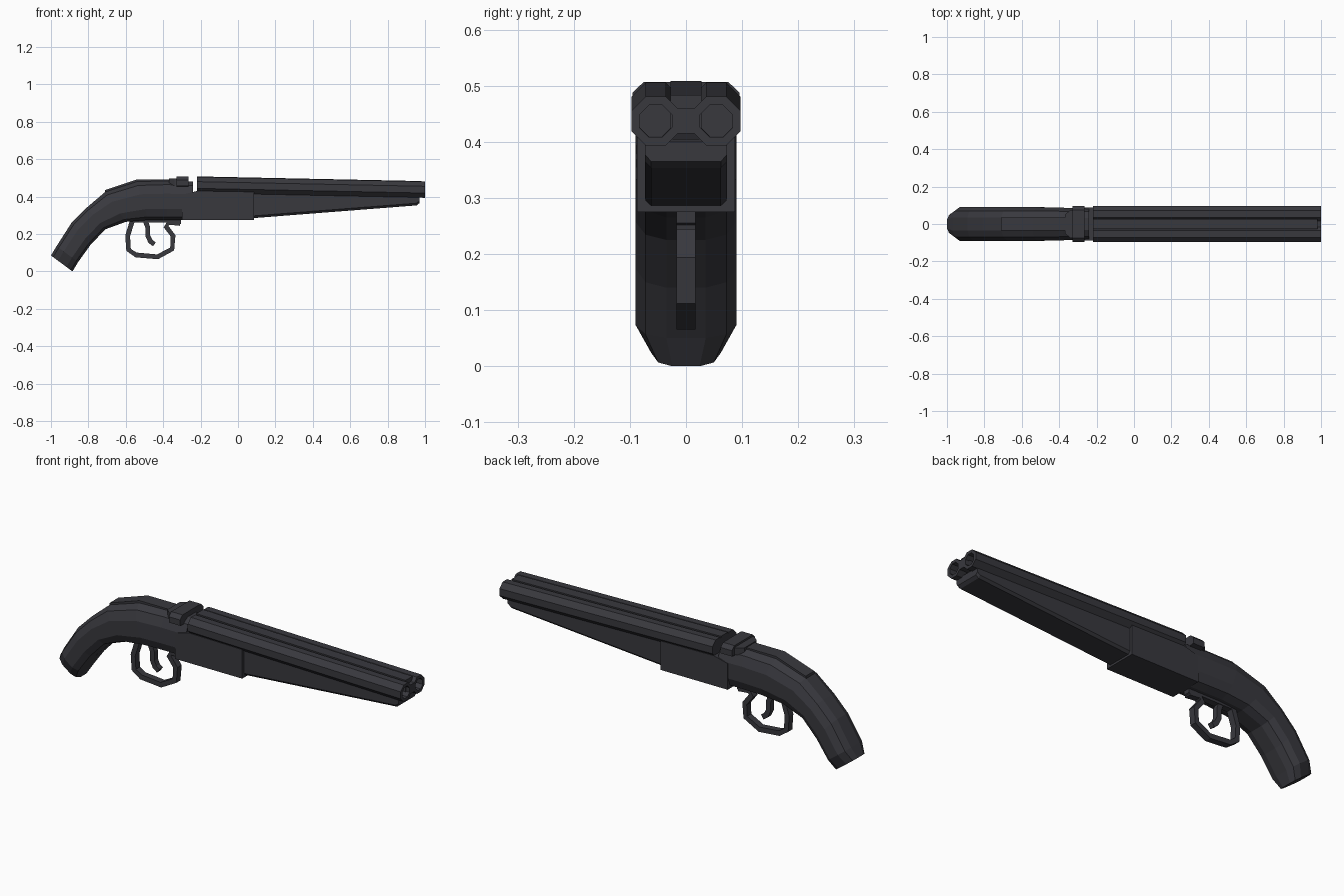
import bpy, bmesh, math
from mathutils import Vector

if "Cube" in bpy.data.objects:
    bpy.data.objects.remove(bpy.data.objects["Cube"], do_unlink=True)

steel = bpy.data.materials.new("dark gunmetal")
steel.use_nodes = True
steel.diffuse_color = (0.040, 0.040, 0.048, 1)
steel.node_tree.nodes["Principled BSDF"].inputs["Base Color"].default_value = steel.diffuse_color


def loft(name, rings):
    """Skin a list of equal-sized point rings and cap both ends."""
    bm = bmesh.new()
    loops = [[bm.verts.new(p) for p in ring] for ring in rings]
    n = len(loops[0])
    for a, b in zip(loops, loops[1:]):
        for i in range(n):
            j = (i + 1) % n
            bm.faces.new((a[i], a[j], b[j], b[i]))
    bm.faces.new(loops[0])
    bm.faces.new(loops[-1])
    bmesh.ops.recalc_face_normals(bm, faces=bm.faces)
    mesh = bpy.data.meshes.new(name)
    bm.to_mesh(mesh)
    bm.free()
    mesh.materials.append(steel)
    obj = bpy.data.objects.new(name, mesh)
    bpy.context.collection.objects.link(obj)
    return obj


def mirrored(half):
    """Close a half profile of (y, z) points across y = 0."""
    return half + [(-y, z) for y, z in reversed(half)]


def section(x, half):
    return [(x, y, z) for y, z in mirrored(half)]


def side_prism(name, outline, w):
    """Extrude an (x, z) outline across the width."""
    return loft(name, [[(x, y, z) for x, z in outline] for y in (-w, w)])


def strip(name, path, thick, w):
    """Sweep a flat bar along an (x, z) path."""
    pts = [Vector(p) for p in path]
    rings = []
    for i, p in enumerate(pts):
        t = (pts[min(i + 1, len(pts) - 1)] - pts[max(i - 1, 0)]).normalized()
        o = Vector((-t.y, t.x)) * thick / 2
        a, b = p + o, p - o
        rings.append([(a.x, -w, a.y), (a.x, w, a.y), (b.x, w, b.y), (b.x, -w, b.y)])
    return loft(name, rings)


# Curved stock: octagonal sections between a top point and a bottom point
def stock_ring(top, bottom, w):
    top, bottom = Vector(top), Vector(bottom)
    shape = [(0.39, 0), (0.78, 0.1), (1, 0.33), (1, 0.72), (0.8, 0.92), (0.39, 1)]
    ring = []
    for y, t in mirrored(shape):
        p = top.lerp(bottom, t)
        ring.append((p.x, y * w, p.y))
    return ring


loft("stock", [stock_ring(*r) for r in (
    ((-1.0, 0.085), (-0.885, 0.0), 0.062),
    ((-0.97, 0.135), (-0.855, 0.05), 0.09),
    ((-0.89, 0.26), (-0.79, 0.14), 0.09),
    ((-0.81, 0.34), (-0.71, 0.225), 0.09),
    ((-0.71, 0.425), (-0.6, 0.265), 0.09),
    ((-0.54, 0.48), (-0.48, 0.275), 0.09),
    ((-0.38, 0.485), (-0.38, 0.275), 0.087),
    ((-0.24, 0.48), (-0.24, 0.275), 0.084))])

# Raised tang on the stock's spine
side_prism("tang_plate", [(-0.715, 0.41), (-0.71, 0.435), (-0.54, 0.492),
                          (-0.36, 0.492), (-0.36, 0.46), (-0.54, 0.46)], 0.035)

# Receiver block
side_prism("receiver", [(-0.30, 0.275), (0.085, 0.275), (0.085, 0.425),
                        (-0.22, 0.43), (-0.30, 0.41)], 0.087)

# Top latch: lever wedge and wide breech collar
lever = [(-0.37, 0.05), (-0.34, 0.075), (-0.29, 0.08)]
loft("latch_lever", [[(x, y, z) for x, y in lever + [(x, -y) for x, y in reversed(lever)]]
                     for z in (0.46, 0.497)])
collar = [(0.075, 0.507), (0.095, 0.488), (0.095, 0.458), (0.07, 0.455)]
loft("latch_collar", [section(x, collar) for x in (-0.33, -0.265)])

# Twin barrels, sloping slightly down towards recessed muzzles
def barrel_ring(x, y, z, r):
    return [(x, y + r * math.cos(a), z + r * math.sin(a))
            for a in (math.pi * (k + 0.5) / 4 for k in range(8))]


for name, y in (("left_barrel", 0.054), ("right_barrel", -0.054)):
    loft(name, [barrel_ring(-0.22, y, 0.462, 0.047), barrel_ring(1.0, y, 0.437, 0.047),
                barrel_ring(1.0, y, 0.437, 0.031), barrel_ring(0.95, y, 0.438, 0.031)])

# Sighting rib and the web joining the barrels
side_prism("top_rib", [(-0.22, 0.44), (-0.22, 0.508), (0.98, 0.483), (0.98, 0.42)], 0.028)
side_prism("barrel_web", [(-0.22, 0.43), (-0.22, 0.485), (1.0, 0.46), (1.0, 0.415)], 0.016)

# Tapering fore-end with chamfered lower edges
def forend_ring(x, bottom, top):
    return section(x, [(0.073, top), (0.073, bottom + 0.012), (0.062, bottom)])


loft("fore_end", [forend_ring(0.07, 0.284, 0.43), forend_ring(0.955, 0.353, 0.405),
                  forend_ring(0.97, 0.365, 0.40)])

# Trigger guard, its mounting plate and the trigger
side_prism("guard_plate", [(-0.60, 0.28), (-0.56, 0.262), (-0.35, 0.262),
                           (-0.32, 0.245), (-0.305, 0.255), (-0.305, 0.28)], 0.017)
strip("trigger_guard", [(-0.565, 0.27), (-0.59, 0.19), (-0.585, 0.115), (-0.545, 0.088),
                        (-0.43, 0.078), (-0.352, 0.12), (-0.347, 0.19), (-0.385, 0.24),
                        (-0.37, 0.262), (-0.31, 0.257)], 0.026, 0.017)
strip("trigger", [(-0.50, 0.28), (-0.482, 0.235), (-0.482, 0.19),
                  (-0.468, 0.16), (-0.447, 0.145)], 0.026, 0.014)
